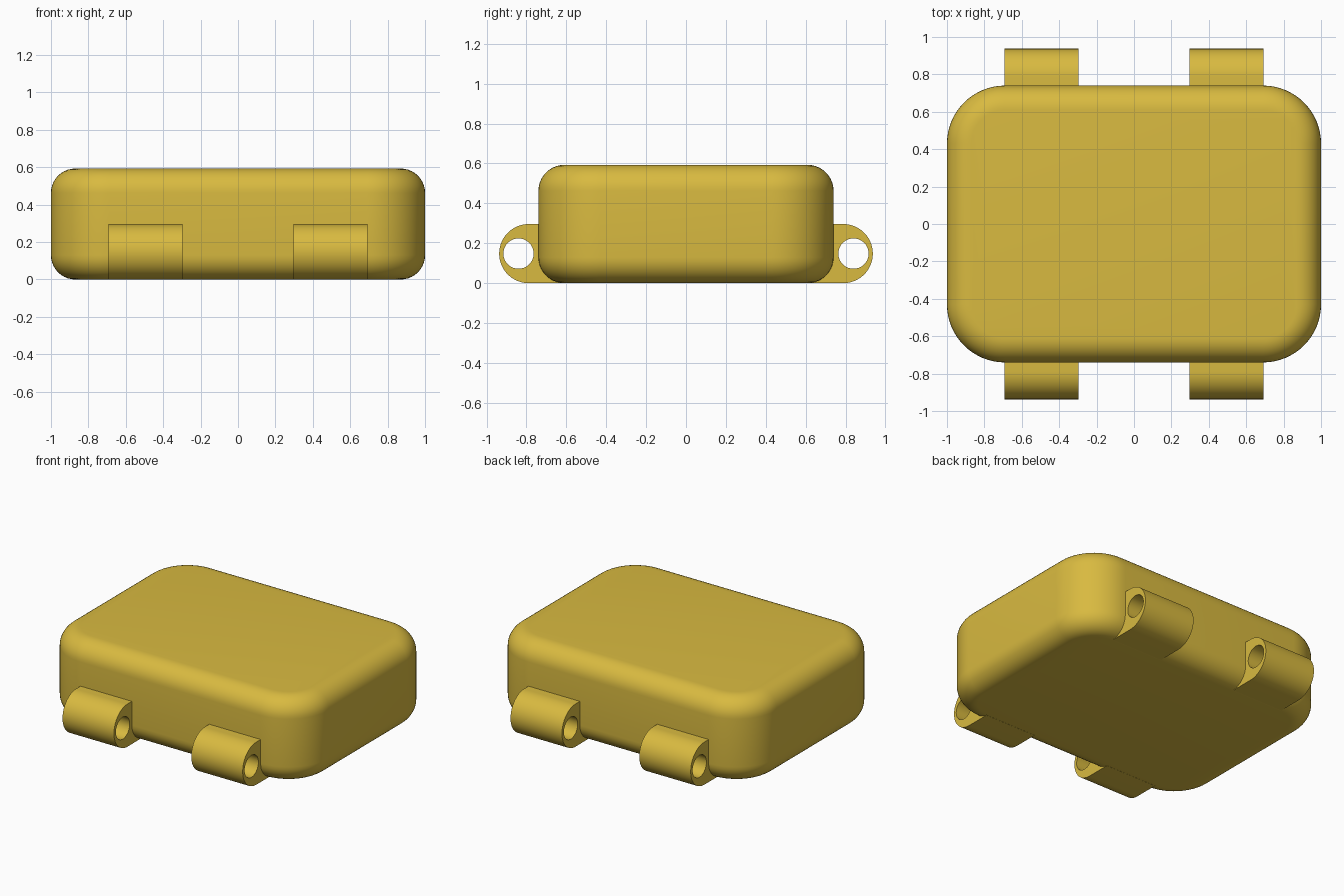
import bpy
import bmesh
from math import sin, cos, pi

if "Cube" in bpy.data.objects:
    bpy.data.objects.remove(bpy.data.objects["Cube"])

HX, HY, H = 1.0, 0.74, 0.593        # body half sizes and height
CORNER, FILLET = 0.31, 0.13         # plan corner radius, edge rounding
LUG_H, LUG_END = 0.296, 0.937       # lug height and outer reach
HOLE_Y, HOLE_R = 0.84, 0.076

yellow = bpy.data.materials.new("mustard yellow")
yellow.diffuse_color = (0.69, 0.49, 0.051, 1)
yellow.use_nodes = True
yellow.node_tree.nodes["Principled BSDF"].inputs["Base Color"].default_value = yellow.diffuse_color


def finish(bm, name):
    bmesh.ops.recalc_face_normals(bm, faces=bm.faces)
    mesh = bpy.data.meshes.new(name)
    bm.to_mesh(mesh)
    bm.free()
    mesh.materials.append(yellow)
    obj = bpy.data.objects.new(name, mesh)
    bpy.context.collection.objects.link(obj)
    bpy.ops.object.select_all(action='DESELECT')
    obj.select_set(True)
    bpy.context.view_layer.objects.active = obj
    bpy.ops.object.shade_smooth_by_angle(angle=pi / 6)


def arc(cx, cy, r, a0, a1, n):
    return [(cx + r * cos(a0 + (a1 - a0) * i / n),
             cy + r * sin(a0 + (a1 - a0) * i / n)) for i in range(n + 1)]


def rounded_rect(inset):
    pts = []
    for k, (sx, sy) in enumerate([(1, 1), (-1, 1), (-1, -1), (1, -1)]):
        pts += arc(sx * (HX - CORNER), sy * (HY - CORNER), CORNER - inset,
                   k * pi / 2, (k + 1) * pi / 2, 16)
    return pts


# Body: rounded rectangles stacked along a filleted side profile
bottom = arc(FILLET, FILLET, FILLET, 1.5 * pi, pi, 10)
top = arc(FILLET, H - FILLET, FILLET, pi, pi / 2, 10)
bm = bmesh.new()
rings = [[bm.verts.new((x, y, z)) for x, y in rounded_rect(inset)]
         for inset, z in bottom + top]
for a, b in zip(rings, rings[1:]):
    for i in range(len(a)):
        j = (i + 1) % len(a)
        bm.faces.new((a[i], a[j], b[j], b[i]))
bm.faces.new(rings[0])
bm.faces.new(rings[-1])
finish(bm, "body")


# Lugs: round-ended blocks with a pin hole along x
def lug(name, x0, x1, side):
    r = LUG_H / 2
    outline = [(0.62, 0)] + arc(LUG_END - r, r, r, -pi / 2, pi / 2, 32) + [(0.62, LUG_H)]
    hole = arc(HOLE_Y, r, HOLE_R, 0, 2 * pi, 40)[:-1]
    bm = bmesh.new()
    edges = []
    for loop in (outline, hole):
        vs = [bm.verts.new((x0, side * y, z)) for y, z in loop]
        edges += [bm.edges.new((vs[i - 1], vs[i])) for i in range(len(vs))]
    bmesh.ops.triangle_fill(bm, edges=edges, use_beauty=True)
    ext = bmesh.ops.extrude_face_region(bm, geom=bm.faces[:], use_keep_orig=True)
    moved = [g for g in ext["geom"] if isinstance(g, bmesh.types.BMVert)]
    bmesh.ops.translate(bm, verts=moved, vec=(x1 - x0, 0, 0))
    finish(bm, name)


for side, label in ((-1, "front"), (1, "back")):
    lug(label + "_left_lug", -0.692, -0.297, side)
    lug(label + "_right_lug", 0.297, 0.692, side)
